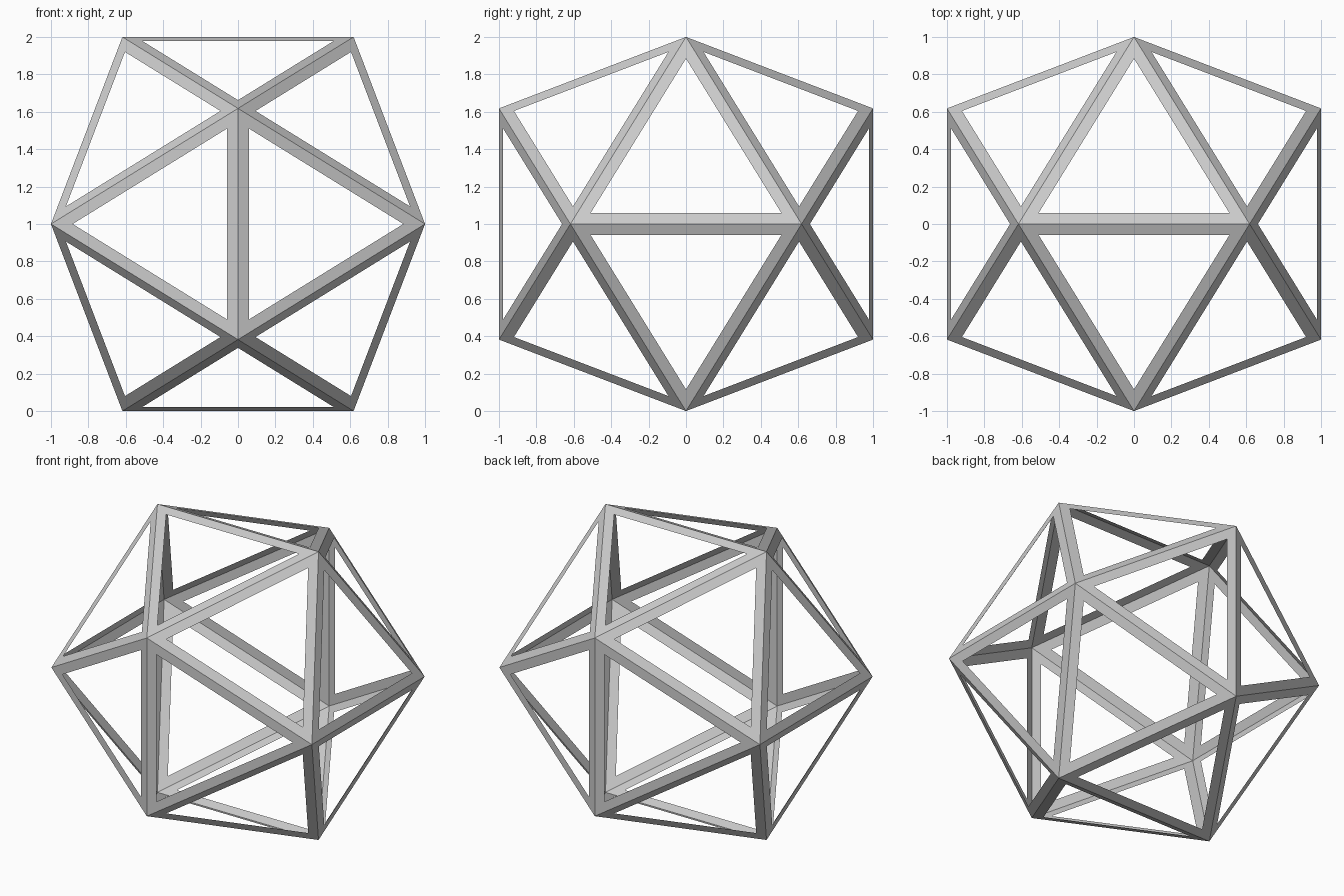
import bpy, bmesh
from math import sqrt

if "Cube" in bpy.data.objects:
    bpy.data.objects.remove(bpy.data.objects["Cube"])

g = (sqrt(5) - 1) / 2      # short coordinate of the icosahedron corners
STRUT = 0.062              # width of the border left on every face

# icosahedron: hull of three crossing golden rectangles
bm = bmesh.new()
for a in (-g, g):
    for b in (-1, 1):
        for co in ((a, 0, b), (b, a, 0), (0, b, a)):
            bm.verts.new((co[0], co[1], co[2] + 1))
bmesh.ops.convex_hull(bm, input=bm.verts[:])
bmesh.ops.recalc_face_normals(bm, faces=bm.faces[:])

# open each triangle, leaving only thin creased struts along the edges
panels = bm.faces[:]
bmesh.ops.inset_individual(bm, faces=panels, thickness=STRUT, use_even_offset=True)
bmesh.ops.delete(bm, geom=panels, context='FACES_ONLY')
loose = [e for e in bm.edges if not e.link_faces]
bmesh.ops.delete(bm, geom=loose, context='EDGES')

mesh = bpy.data.meshes.new("icosahedron_frame")
bm.to_mesh(mesh)
bm.free()
frame = bpy.data.objects.new("icosahedron_frame", mesh)
bpy.context.collection.objects.link(frame)
